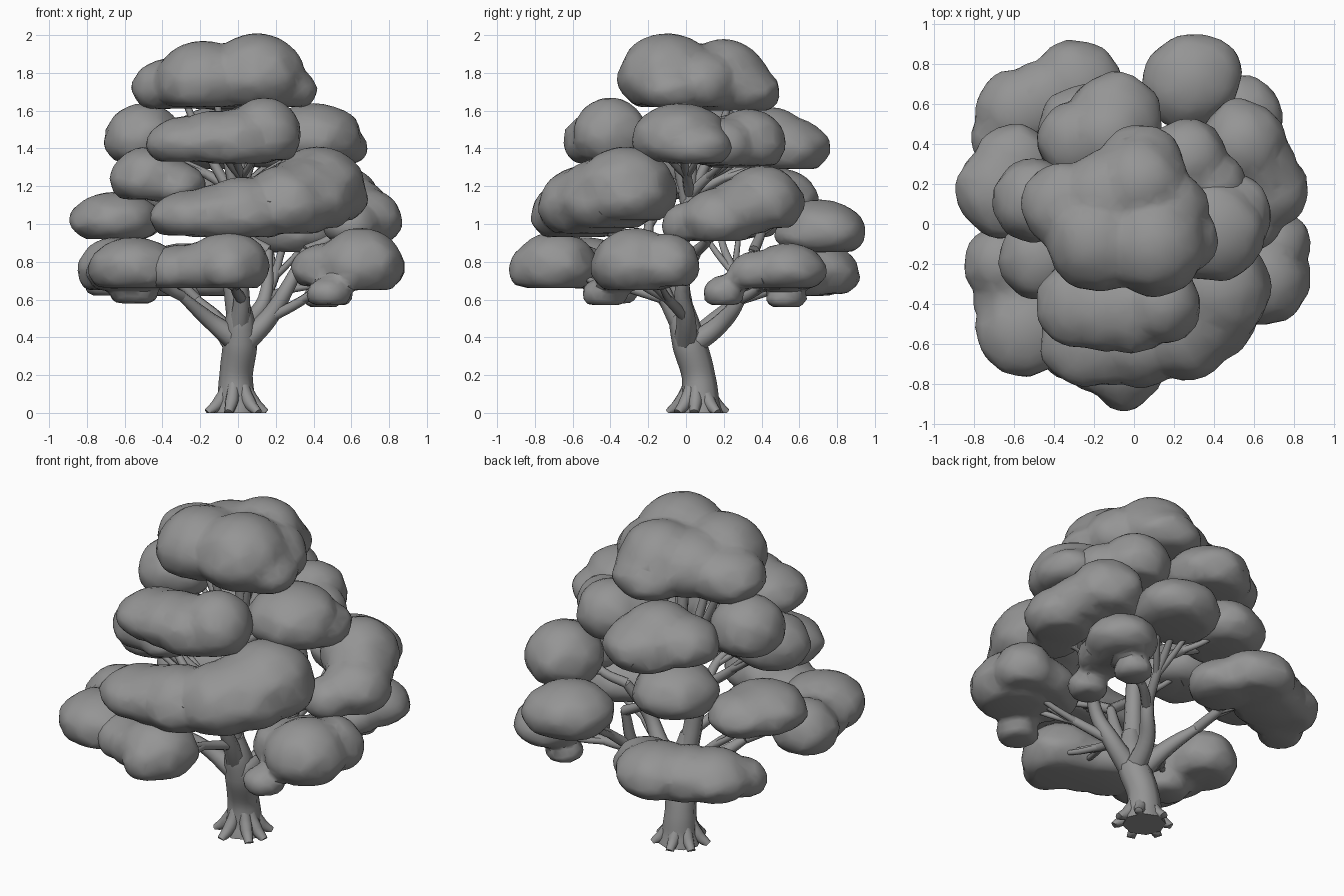
import bpy, bmesh, math, random
from mathutils import Vector, noise

random.seed(4)
cube = bpy.data.objects.get("Cube")
if cube:
    bpy.data.objects.remove(cube)

grey = bpy.data.materials.new("plain grey")
grey.use_nodes = True
COLOUR = (0.3, 0.3, 0.3, 1)
grey.diffuse_color = COLOUR
grey.node_tree.nodes["Principled BSDF"].inputs["Base Color"].default_value = COLOUR


def bake(ob, angle):
    """Turn a curve or modified mesh into a plain, shaded mesh object."""
    bpy.context.view_layer.update()
    deps = bpy.context.evaluated_depsgraph_get()
    mesh = bpy.data.meshes.new_from_object(ob.evaluated_get(deps))
    name = ob.name
    bpy.data.objects.remove(ob)
    for v in mesh.vertices:
        v.co.z = max(v.co.z, 0)
    mesh.materials.clear()
    mesh.materials.append(grey)
    done = bpy.data.objects.new(name, mesh)
    bpy.context.collection.objects.link(done)
    bpy.ops.object.select_all(action='DESELECT')
    done.select_set(True)
    bpy.context.view_layer.objects.active = done
    bpy.ops.object.shade_smooth_by_angle(angle=math.radians(angle))


def limb(name, paths):
    """Tapered round wood; each path is a list of (point, radius)."""
    curve = bpy.data.curves.new(name, 'CURVE')
    curve.dimensions = '3D'
    curve.bevel_depth = 1
    curve.bevel_resolution = 2
    curve.resolution_u = 5
    curve.use_fill_caps = True
    for path in paths:
        spline = curve.splines.new('BEZIER')
        spline.bezier_points.add(len(path) - 1)
        for knot, (point, radius) in zip(spline.bezier_points, path):
            knot.co = point
            knot.radius = radius
            knot.handle_left_type = knot.handle_right_type = 'AUTO'
    ob = bpy.data.objects.new(name, curve)
    bpy.context.collection.objects.link(ob)
    bake(ob, 60)


def foliage(name, lumps):
    """Fuse flat-bottomed lumps (x, y, radius, bottom, top) into one clump."""
    bm = bmesh.new()
    for x, y, r, low, high in lumps:
        ball = bmesh.ops.create_icosphere(bm, subdivisions=4, radius=1)
        centre = low + 0.38 * (high - low)
        seed = Vector((x, y, low)) * 7
        for v in ball['verts']:
            p = v.co.copy()
            lump = 1 + 0.08 * noise.noise(p * 1.6 + seed) + 0.05 * noise.noise(p * 3.2 + seed)
            up = (high - centre) * p.z if p.z > 0 else (centre - low) * max(p.z * 1.4, -1)
            v.co = (x + r * p.x * lump, y + r * p.y * lump, centre + up)
    mesh = bpy.data.meshes.new(name)
    bm.to_mesh(mesh)
    bm.free()
    ob = bpy.data.objects.new(name, mesh)
    bpy.context.collection.objects.link(ob)
    remesh = ob.modifiers.new("fuse", 'REMESH')
    remesh.mode = 'VOXEL'
    remesh.voxel_size = 0.02
    smooth = ob.modifiers.new("soften", 'SMOOTH')
    smooth.iterations = 4
    reduce = ob.modifiers.new("reduce", 'DECIMATE')
    reduce.ratio = 0.15
    bake(ob, 35)


# Trunk leaning forward
limb("trunk", [[((-0.01, 0.075, 0), 0.12), ((-0.01, 0.075, 0.07), 0.1),
                ((-0.01, 0.065, 0.2), 0.088), ((0.01, 0.02, 0.36), 0.092),
                ((0.01, -0.01, 0.48), 0.08), ((0.0, -0.03, 0.62), 0.05)]])

# Flared roots
roots = []
for i in range(7):
    a = math.tau * i / 7 + random.uniform(-0.2, 0.2)
    out = Vector((math.cos(a), math.sin(a), 0))
    base = Vector((-0.01, 0.06, 0))
    roots.append([(base + out * 0.04 + Vector((0, 0, 0.17)), 0.03),
                  (base + out * 0.09 + Vector((0, 0, 0.06)), 0.036),
                  (base + out * 0.155, 0.024)])
limb("roots", roots)

# Main limbs forking from the trunk top, each a path of knots
mains = {
    "leader": [(0.01, 0, 0.42), (-0.03, -0.04, 0.8), (0.01, 0.02, 1.15), (0, 0, 1.7)],
    "front_limb": [(0, 0, 0.42), (0.02, -0.1, 0.6), (0, -0.2, 0.85)],
    "left_limb": [(0.04, 0, 0.38), (0.16, 0, 0.5), (0.26, -0.02, 0.66), (0.36, 0.06, 0.86)],
    "back_limb": [(0.02, 0.03, 0.36), (0.06, 0.18, 0.47), (0.14, 0.28, 0.6), (0.16, 0.36, 0.86)],
    "right_limb": [(-0.03, 0, 0.4), (-0.15, -0.04, 0.49), (-0.3, -0.14, 0.62)],
    "back_right_limb": [(-0.03, 0.04, 0.38), (-0.12, 0.16, 0.5), (-0.22, 0.28, 0.6)],
}
forks = []
for name, knots in mains.items():
    limb(name, [[(k, 0.062 - 0.036 * i / (len(knots) - 1)) for i, k in enumerate(knots)]])
    forks += [Vector(k) for k in knots[1:]]


def branch(name, lumps):
    """Grow a branch from the nearest lower fork to the first lump, with twigs."""
    x, y, r, low, high = lumps[0]
    end = Vector((x, y, low + 0.4 * (high - low)))
    start = min((f for f in forks if f.z < low - 0.02), key=lambda f: (f - end).length)
    span = end - start
    wobble = Vector((random.uniform(-1, 1), random.uniform(-1, 1), 0)) * 0.02
    near = start + span * 0.33 + wobble
    far = start + span * 0.68 - wobble
    paths = [[(start, 0.03), (near, 0.026), (far, 0.02), (end, 0.012)]]
    # short twigs spreading under the first lump
    across = Vector((-span.y, span.x, 0)).normalized() * r * 0.5
    for tip in (end + across, end - across):
        middle = near.lerp(tip, 0.5) - Vector((0, 0, 0.02))
        paths.append([(near, 0.02), (middle, 0.016), (tip, 0.01)])
    limb(name, paths)


# Forked stems holding up the crown
limb("crown_stems", [[((0, 0, 1.1), 0.03), ((x * 0.6, y * 0.6, 1.42), 0.024), ((x, y, 1.7), 0.016)]
                     for x, y in ((-0.3, 0.05), (0.15, -0.1), (0.03, 0.25), (-0.12, -0.1))])

# Crown
foliage("crown_foliage", [(0.1, -0.1, 0.26, 1.63, 2.01), (-0.18, -0.08, 0.26, 1.62, 1.97),
                          (-0.34, 0.09, 0.22, 1.61, 1.88), (0.03, 0.2, 0.24, 1.6, 1.98),
                          (0.25, -0.08, 0.17, 1.62, 1.84), (-0.12, 0.12, 0.26, 1.61, 1.94),
                          (0.03, 0.29, 0.21, 1.6, 1.85), (0.17, 0.08, 0.2, 1.62, 1.92)])

# Remaining clumps, from the top tier to the bottom tier
clumps = {}
clumps["front_upper"] = [(0.0, -0.42, 0.23, 1.32, 1.61), (-0.27, -0.4, 0.22, 1.33, 1.57),
                         (0.14, -0.4, 0.2, 1.34, 1.67), (-0.13, -0.42, 0.22, 1.33, 1.6)]
clumps["left_upper"] = [(0.4, -0.03, 0.26, 1.33, 1.64), (0.49, 0.05, 0.2, 1.32, 1.54)]
clumps["back_left_upper"] = [(0.27, 0.33, 0.2, 1.31, 1.61), (0.38, 0.2, 0.18, 1.31, 1.56),
                             (0.2, 0.24, 0.18, 1.3, 1.58)]
clumps["back_upper"] = [(-0.1, 0.52, 0.24, 1.29, 1.57), (-0.28, 0.42, 0.2, 1.32, 1.57),
                        (-0.13, 0.44, 0.22, 1.31, 1.62)]
clumps["right_upper"] = [(-0.5, 0.12, 0.21, 1.33, 1.64)]

clumps["front_middle"] = [(0.03, -0.58, 0.24, 0.93, 1.25), (-0.24, -0.58, 0.23, 0.94, 1.18),
                          (0.25, -0.53, 0.25, 0.95, 1.31), (0.42, -0.32, 0.27, 1.02, 1.41),
                          (0.35, -0.44, 0.26, 0.98, 1.35), (-0.1, -0.58, 0.23, 0.93, 1.21)]
clumps["front_right_middle"] = [(-0.47, -0.17, 0.21, 1.13, 1.41), (-0.34, -0.2, 0.17, 1.12, 1.33)]
clumps["right_middle"] = [(-0.65, 0.17, 0.24, 0.92, 1.17), (-0.6, 0.3, 0.2, 0.93, 1.15)]
clumps["left_middle"] = [(0.67, 0.17, 0.2, 0.91, 1.19), (0.54, 0.4, 0.22, 0.98, 1.31),
                         (0.6, 0.02, 0.15, 0.91, 1.12), (0.62, 0.28, 0.19, 0.95, 1.24)]
clumps["back_right_middle"] = [(-0.25, 0.46, 0.24, 1.02, 1.3)]
clumps["back_middle"] = [(0.28, 0.71, 0.24, 0.85, 1.13), (0.34, 0.75, 0.2, 0.86, 1.1)]

clumps["front_lower"] = [(-0.05, -0.69, 0.22, 0.66, 0.96), (-0.3, -0.58, 0.21, 0.66, 0.89),
                         (-0.17, -0.65, 0.2, 0.66, 0.91), (-0.05, -0.8, 0.14, 0.67, 0.9)]
clumps["front_right_lower"] = [(-0.55, -0.53, 0.24, 0.66, 0.93), (-0.66, -0.2, 0.19, 0.65, 0.93),
                               (-0.61, -0.36, 0.19, 0.65, 0.89), (-0.55, -0.38, 0.13, 0.58, 0.72)]
clumps["front_left_lower"] = [(0.65, -0.27, 0.23, 0.65, 0.98), (0.48, -0.2, 0.2, 0.67, 0.9),
                              (0.71, -0.1, 0.17, 0.67, 0.95), (0.56, -0.14, 0.19, 0.67, 0.92),
                              (0.48, -0.43, 0.12, 0.57, 0.72)]
clumps["back_left_lower"] = [(0.54, 0.54, 0.2, 0.66, 0.9), (0.52, 0.38, 0.16, 0.66, 0.86),
                             (0.5, 0.2, 0.11, 0.57, 0.73), (0.45, 0.53, 0.11, 0.56, 0.68)]
clumps["back_right_lower"] = [(-0.29, 0.69, 0.23, 0.63, 0.9), (-0.58, 0.56, 0.21, 0.63, 0.89),
                              (-0.14, 0.58, 0.18, 0.62, 0.85), (-0.44, 0.62, 0.21, 0.62, 0.89),
                              (-0.69, 0.43, 0.13, 0.62, 0.82)]

for place, lumps in clumps.items():
    foliage(place + "_foliage", lumps)
    branch(place + "_branch", lumps)
